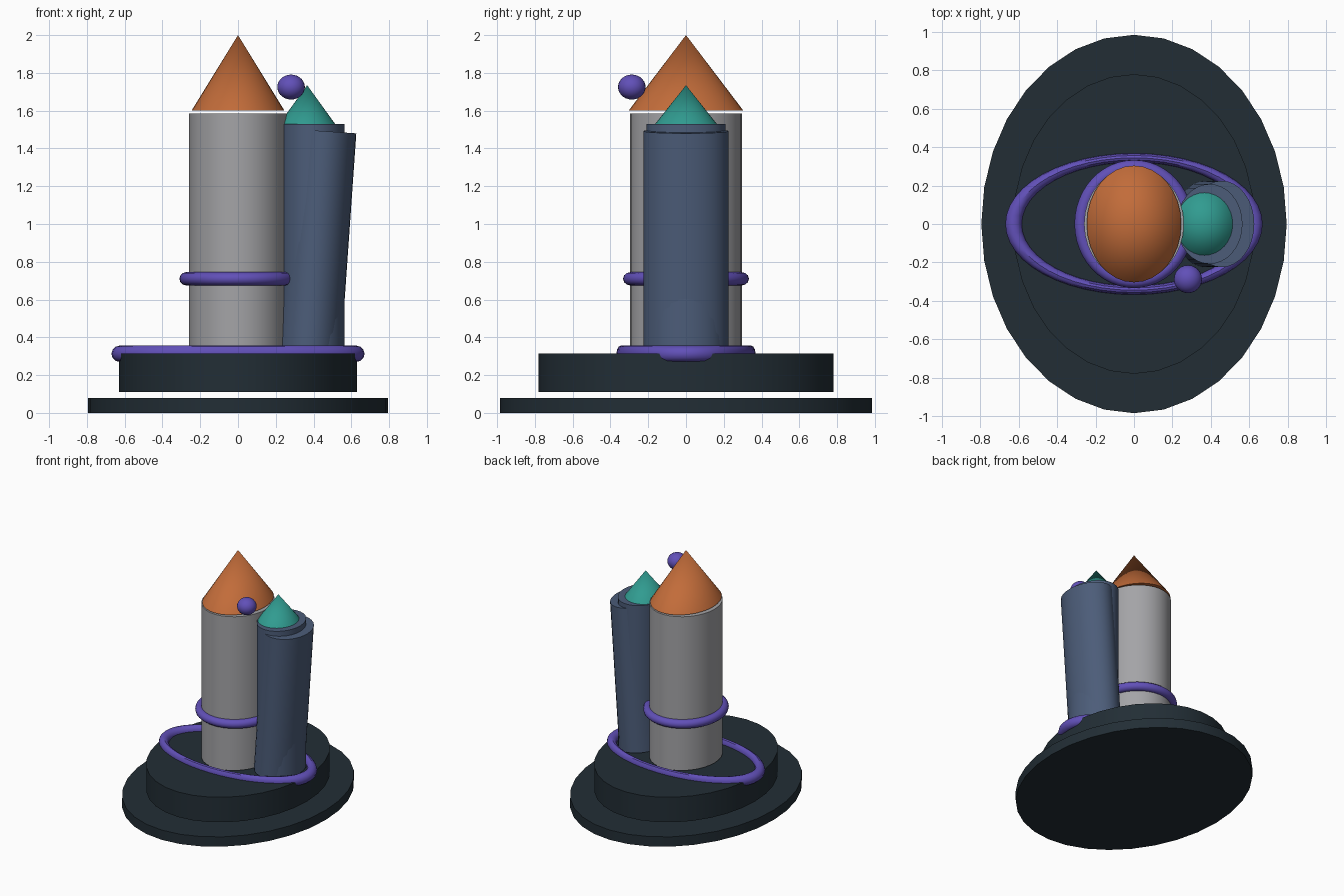
import bpy
import math

if "Cube" in bpy.data.objects:
    bpy.data.objects.remove(bpy.data.objects["Cube"])


def material(name, rgb):
    m = bpy.data.materials.new(name)
    m.diffuse_color = (*rgb, 1.0)
    m.use_nodes = True
    m.node_tree.nodes["Principled BSDF"].inputs["Base Color"].default_value = m.diffuse_color
    return m


DARK = material("dark slate", (0.016, 0.027, 0.036))
GREY = material("light grey", (0.37, 0.37, 0.385))
ORANGE = material("burnt orange", (0.54, 0.15, 0.042))
BLUE = material("steel blue", (0.072, 0.108, 0.19))
TEAL = material("teal", (0.03, 0.33, 0.28))
PURPLE = material("purple", (0.12, 0.08, 0.48))


def finish(name, mat, scale):
    """Name, scale, colour and smooth the newest primitive."""
    ob = bpy.context.object
    ob.name = name
    ob.scale = scale
    ob.data.materials.append(mat)
    bpy.ops.object.transform_apply(location=False, rotation=False, scale=True)
    bpy.ops.object.shade_smooth_by_angle(angle=math.radians(35))
    return ob


def drum(name, mat, rx, ry, z0, z1, x=0.0, tilt=0.0):
    bpy.ops.mesh.primitive_cylinder_add(
        vertices=32, radius=1, depth=z1 - z0,
        location=(x, 0, (z0 + z1) / 2), rotation=(0, tilt, 0))
    return finish(name, mat, (rx, ry, 1))


def spire(name, mat, rx, ry, z0, z1, x=0.0):
    bpy.ops.mesh.primitive_cone_add(
        vertices=32, radius1=1, radius2=0, depth=z1 - z0,
        location=(x, 0, (z0 + z1) / 2))
    return finish(name, mat, (rx, ry, 1))


def ring(name, major, minor, y_scale, z):
    bpy.ops.mesh.primitive_torus_add(
        major_segments=48, minor_segments=12,
        major_radius=major, minor_radius=minor, location=(0, 0, z))
    return finish(name, PURPLE, (1, y_scale, 1))


# Two-step oval base
drum("base_plate", DARK, 0.795, 0.985, 0.0, 0.08)
drum("base_step", DARK, 0.63, 0.78, 0.11, 0.315)

# Main tower with its roof
drum("main_tower", GREY, 0.26, 0.296, 0.325, 1.585)
spire("main_roof", ORANGE, 0.246, 0.304, 1.6, 2.0)

# Side tower: an upright core inside a leaning shell
drum("side_tower_core", BLUE, 0.171, 0.208, 0.325, 1.53, x=0.394)
drum("side_tower_shell", BLUE, 0.17, 0.225, 0.325, 1.493, x=0.416,
     tilt=math.radians(4))
spire("side_roof", TEAL, 0.148, 0.163, 1.53, 1.735, x=0.366)

# Rings around the base and the tower
ring("base_ring", 0.627, 0.043, 0.55, 0.313)
ring("tower_ring", 0.275, 0.035, 1.075, 0.71)

# Floating ball
bpy.ops.mesh.primitive_uv_sphere_add(
    segments=24, ring_count=14, radius=1, location=(0.281, -0.287, 1.725))
finish("floating_ball", PURPLE, (0.073, 0.073, 0.066))
